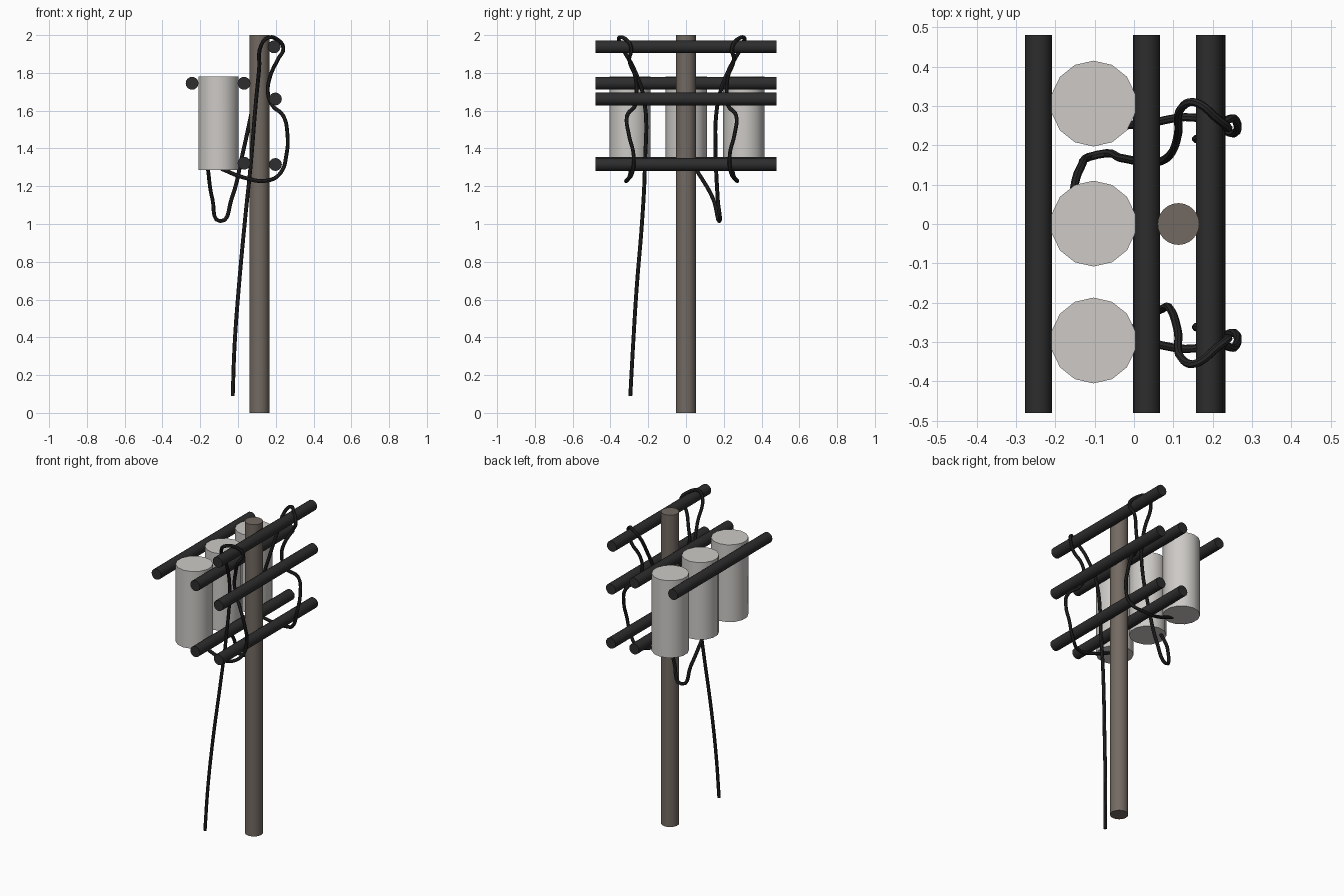
import bpy, math

if "Cube" in bpy.data.objects:
    bpy.data.objects.remove(bpy.data.objects["Cube"])


def material(name, rgb):
    m = bpy.data.materials.new(name)
    m.diffuse_color = (*rgb, 1)
    m.use_nodes = True
    m.node_tree.nodes["Principled BSDF"].inputs["Base Color"].default_value = m.diffuse_color
    return m


WOOD = material("weathered_wood", (0.17, 0.143, 0.122))
BAR = material("dark_crossarm", (0.026, 0.026, 0.026))
CABLE = material("black_cable", (0.02, 0.02, 0.02))
TANK = material("pale_grey_tank", (0.61, 0.59, 0.565))


def smooth(ob, mat):
    ob.data.materials.clear()
    ob.data.materials.append(mat)
    bpy.ops.object.select_all(action='DESELECT')
    ob.select_set(True)
    bpy.context.view_layer.objects.active = ob
    bpy.ops.object.shade_smooth_by_angle(angle=math.radians(40))


def cylinder(name, mat, centre, radius, length, sides, rot=(0, 0, 0)):
    bpy.ops.mesh.primitive_cylinder_add(vertices=sides, radius=radius, depth=length,
                                        location=centre, rotation=rot)
    ob = bpy.context.object
    ob.name = name
    smooth(ob, mat)


def cable(name, points, radius=0.0105):
    cu = bpy.data.curves.new(name, 'CURVE')
    cu.dimensions = '3D'
    cu.bevel_depth = radius
    cu.bevel_resolution = 2
    cu.resolution_u = 5
    cu.use_fill_caps = True
    sp = cu.splines.new('BEZIER')
    sp.bezier_points.add(len(points) - 1)
    for bp, p in zip(sp.bezier_points, points):
        bp.co = p
        bp.handle_left_type = bp.handle_right_type = 'AUTO'
    ob = bpy.data.objects.new(name, cu)
    bpy.context.collection.objects.link(ob)
    bpy.ops.object.select_all(action='DESELECT')
    ob.select_set(True)
    bpy.context.view_layer.objects.active = ob
    bpy.ops.object.convert(target='MESH')
    smooth(bpy.context.object, CABLE)


# Pole
cylinder("pole", WOOD, (0.113, 0, 1), 0.053, 2, 24)

# Crossarms running along y
arms = [(-0.243, 1.745), (0.032, 1.745), (0.191, 1.938),
        (0.198, 1.662), (0.032, 1.322), (0.198, 1.315)]
for i, (x, z) in enumerate(arms):
    cylinder(f"crossarm_{i + 1}", BAR, (x, 0, z), 0.034, 0.96, 16, (math.pi / 2, 0, 0))

# Transformer tanks
for i, y in enumerate((-0.296, 0.001, 0.306)):
    cylinder(f"transformer_tank_{i + 1}", TANK, (-0.103, y, 1.5325), 0.109, 0.495, 14)

# Shared cable run: over the top arm, behind the middle arm, back under a tank
loop = [(0.112, -0.275, 1.82), (0.124, -0.345, 1.95), (0.156, -0.355, 1.985),
        (0.21, -0.315, 1.975), (0.24, -0.29, 1.93), (0.21, -0.30, 1.87),
        (0.17, -0.268, 1.78), (0.158, -0.262, 1.70), (0.18, -0.268, 1.63),
        (0.24, -0.312, 1.572), (0.262, -0.302, 1.47), (0.257, -0.278, 1.37),
        (0.225, -0.285, 1.27), (0.156, -0.316, 1.23), (0.034, -0.302, 1.245),
        (-0.088, -0.29, 1.292)]

# Front cable rises from near the ground
down_lead = [(-0.028, -0.295, 0.09), (-0.018, -0.28, 0.36), (0.003, -0.262, 0.65),
             (0.04, -0.23, 1.05), (0.066, -0.218, 1.3), (0.096, -0.222, 1.66)]
cable("front_cable", down_lead + loop)

# Rear cable sags from the middle tank, then follows the mirrored run
sag_lead = [(-0.16, 0.05, 1.295), (-0.135, 0.145, 1.13), (-0.093, 0.176, 1.015),
            (-0.035, 0.168, 1.13), (0.024, 0.157, 1.37), (0.07, 0.16, 1.58),
            (0.098, 0.185, 1.71)]
cable("rear_cable", sag_lead + [(x, -0.046 - y, z) for x, y, z in loop])
